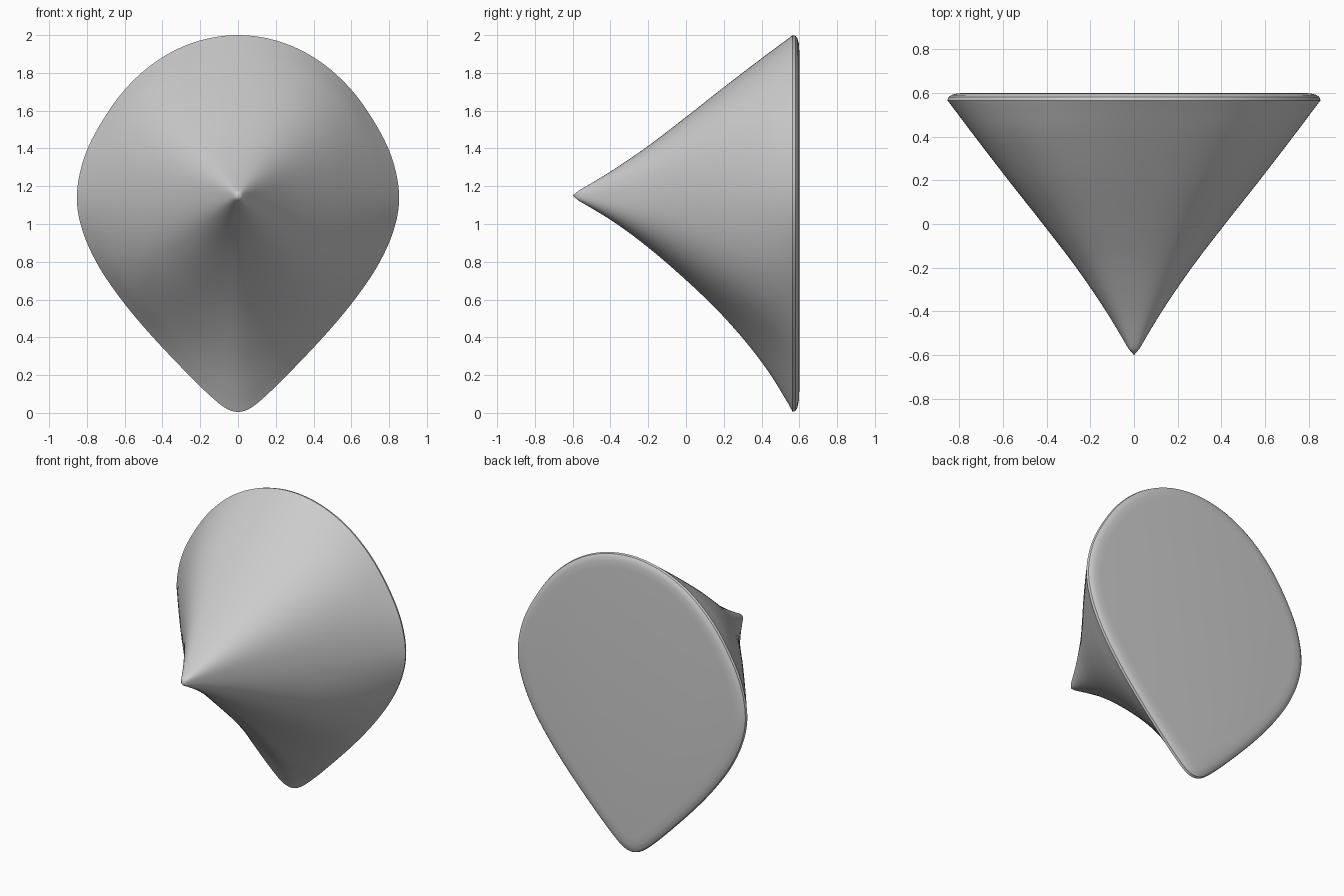
import bpy
import bmesh
from math import hypot

if "Cube" in bpy.data.objects:
    bpy.data.objects.remove(bpy.data.objects["Cube"])


def smooth_path(points, steps):
    """Catmull-Rom interpolation through tuples of any size."""
    pts = [points[0]] + points + [points[-1]]
    out = []
    for i in range(1, len(pts) - 2):
        for s in range(steps):
            t = s / steps
            out.append(tuple(
                0.5 * (2 * b + (c - a) * t + (2 * a - 5 * b + 4 * c - d) * t ** 2
                       + (3 * b - a - 3 * c + d) * t ** 3)
                for a, b, c, d in zip(*pts[i - 1:i + 3])))
    out.append(points[-1])
    return out


APEX_Z, RADIUS, BULGE = 1.15, 0.85, 0.09

# Right half of the teardrop outline (x, z), mirrored for the left half
half = [(0, 2.0), (0.22, 1.966), (0.42, 1.87), (0.59, 1.722), (0.722, 1.54),
        (0.815, 1.35), (0.853, 1.15), (0.825, 0.97), (0.74, 0.78), (0.61, 0.59),
        (0.45, 0.40), (0.25, 0.19), (0.13, 0.075), (0.06, 0.022), (0, 0.005)]
outline = smooth_path([(-half[1][0], half[1][1])] + half + [(-half[-2][0], half[-2][1])], 6)[6:-6]
outline += [(-x, z) for x, z in outline[-2:0:-1]]

# Front-to-back flare: (y, size, blend from a round section to the teardrop)
flare = smooth_path([(-0.57, 0.03, 0.0), (-0.4, 0.15, 0.0), (-0.2, 0.31, 0.12),
                     (0.0, 0.49, 0.21), (0.2, 0.675, 0.34), (0.4, 0.855, 0.61),
                     (0.52, 0.96, 0.88), (0.565, 1.0, 1.0)], 5)
flare += [(0.58, 0.995, 1.0), (0.59, 0.98, 1.0), (0.597, 0.95, 1.0), (0.60, 0.90, 1.0)]

bm = bmesh.new()
rings = []
for y, size, blend in flare:
    ring = []
    for x, z in outline:
        dz = z - APEX_Z
        r = hypot(x, dz)
        diagonal = (2 * x * dz / r ** 2) ** 2      # fuller at the diagonals
        f = size * (blend + (1 - blend) * (1 + BULGE * diagonal) * RADIUS / r)
        ring.append(bm.verts.new((x * f, y, APEX_Z + dz * f)))
    rings.append(ring)

# Skin between rings, pointed tip and flat back
n = len(outline)
tip = bm.verts.new((0, -0.60, APEX_Z))
for i in range(n):
    j = (i + 1) % n
    bm.faces.new((tip, rings[0][i], rings[0][j]))
    for a, b in zip(rings, rings[1:]):
        bm.faces.new((a[i], b[i], b[j], a[j]))
bm.faces.new(rings[-1])
bmesh.ops.recalc_face_normals(bm, faces=bm.faces[:])

mesh = bpy.data.meshes.new("teardrop_cone")
bm.to_mesh(mesh)
bm.free()
cone = bpy.data.objects.new("teardrop_cone", mesh)
bpy.context.collection.objects.link(cone)
bpy.context.view_layer.objects.active = cone
cone.select_set(True)
bpy.ops.object.shade_smooth_by_angle()
